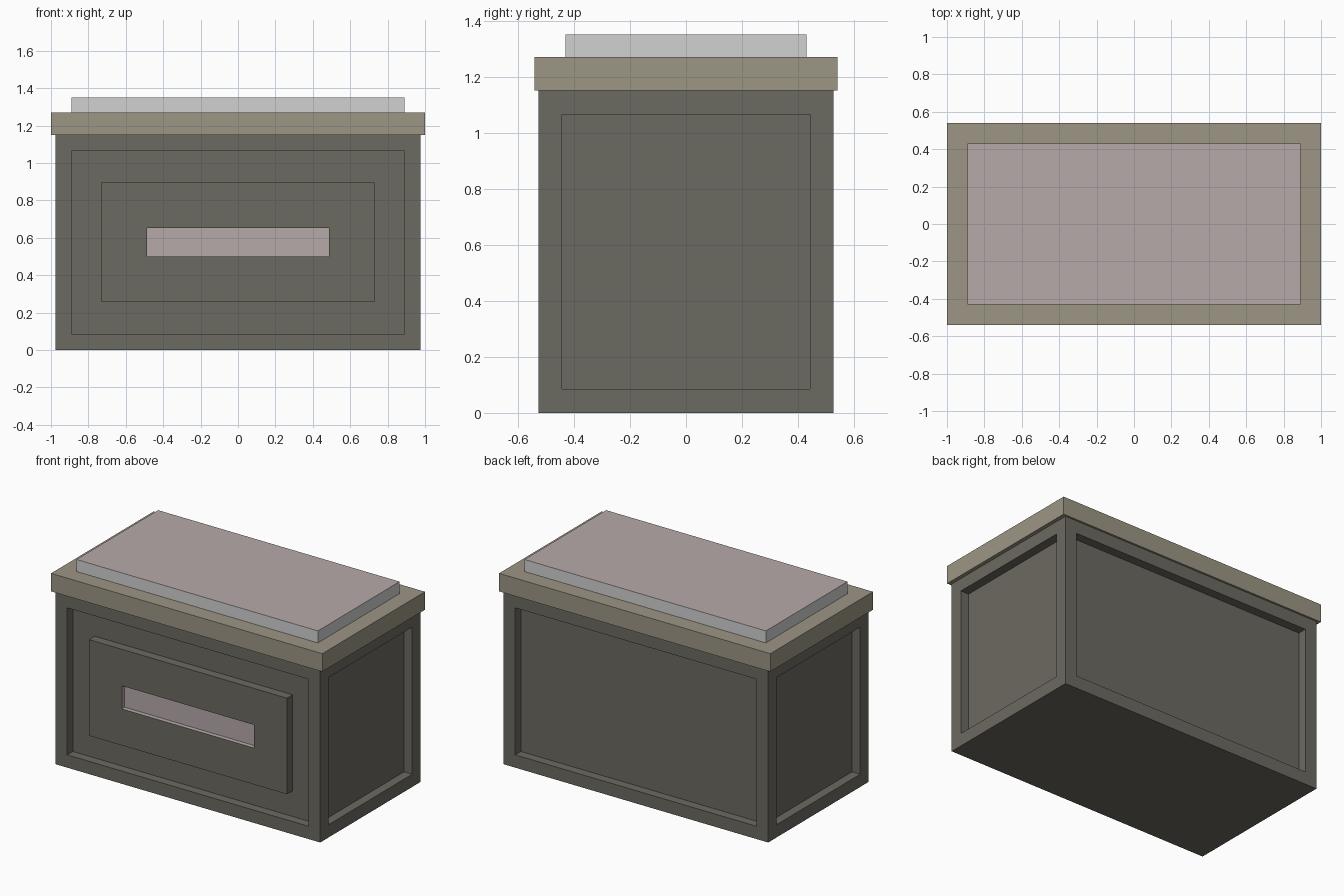
import bpy
import bmesh
from mathutils import Vector

old = bpy.data.objects.get("Cube")
if old:
    bpy.data.objects.remove(old, do_unlink=True)


def material(name, rgb):
    m = bpy.data.materials.new(name)
    m.use_nodes = True
    m.diffuse_color = (*rgb, 1)
    m.node_tree.nodes["Principled BSDF"].inputs["Base Color"].default_value = (*rgb, 1)
    return m


dark = material("dark_stone", (0.148, 0.142, 0.119))
tan = material("tan_rim", (0.332, 0.304, 0.231))
pink = material("dusty_pink", (0.47, 0.40, 0.40))
grey = material("light_grey", (0.64, 0.64, 0.64))


def box(lo, hi):
    """Return a bmesh box spanning two corners."""
    bm = bmesh.new()
    bmesh.ops.create_cube(bm, size=1)
    lo, hi = Vector(lo), Vector(hi)
    for v in bm.verts:
        v.co = (lo + hi) / 2 + v.co * (hi - lo)
    bm.normal_update()
    return bm


def finish(bm, name, *mats):
    bm.normal_update()
    mesh = bpy.data.meshes.new(name)
    bm.to_mesh(mesh)
    bm.free()
    for m in mats:
        mesh.materials.append(m)
    obj = bpy.data.objects.new(name, mesh)
    bpy.context.collection.objects.link(obj)
    return obj


def recess(bm, face, margin, depth, mat=0):
    """Sink a straight-walled rectangle into a face."""
    normal = face.normal.copy()
    bmesh.ops.inset_individual(bm, faces=[face], thickness=margin, use_even_offset=True)
    rim = set(bm.faces)
    floor = bmesh.ops.extrude_face_region(bm, geom=[face])["geom"]
    bmesh.ops.translate(bm, vec=normal * -depth,
                        verts=[g for g in floor if isinstance(g, bmesh.types.BMVert)])
    if face.is_valid:
        bmesh.ops.delete(bm, geom=[face], context='FACES_ONLY')
    for f in bm.faces:
        if f not in rim:
            f.material_index = mat


# Chest body with a framed panel on each side
depth = 0.06
bm = box((-0.975, -0.527, 0), (0.975, 0.527, 1.15))
for f in [f for f in bm.faces if abs(f.normal.z) < 0.5]:
    recess(bm, f, 0.085, depth)
finish(bm, "body", dark)

# Raised front panel with a slot
bm = box((-0.73, -0.527, 0.256), (0.73, -0.527 + depth, 0.896))
front = next(f for f in bm.faces if f.normal.y < -0.5)
recess(bm, front, 0.243, 0.03, 1)
finish(bm, "front_panel", dark, pink)

# Overhanging rim
finish(box((-1, -0.54, 1.15), (1, 0.54, 1.27)), "rim", tan)

# Top slab with a coloured upper face
bm = box((-0.89, -0.43, 1.27), (0.89, 0.43, 1.35))
for f in bm.faces:
    f.material_index = 1 if f.normal.z > 0.5 else 0
finish(bm, "top_slab", grey, pink)
